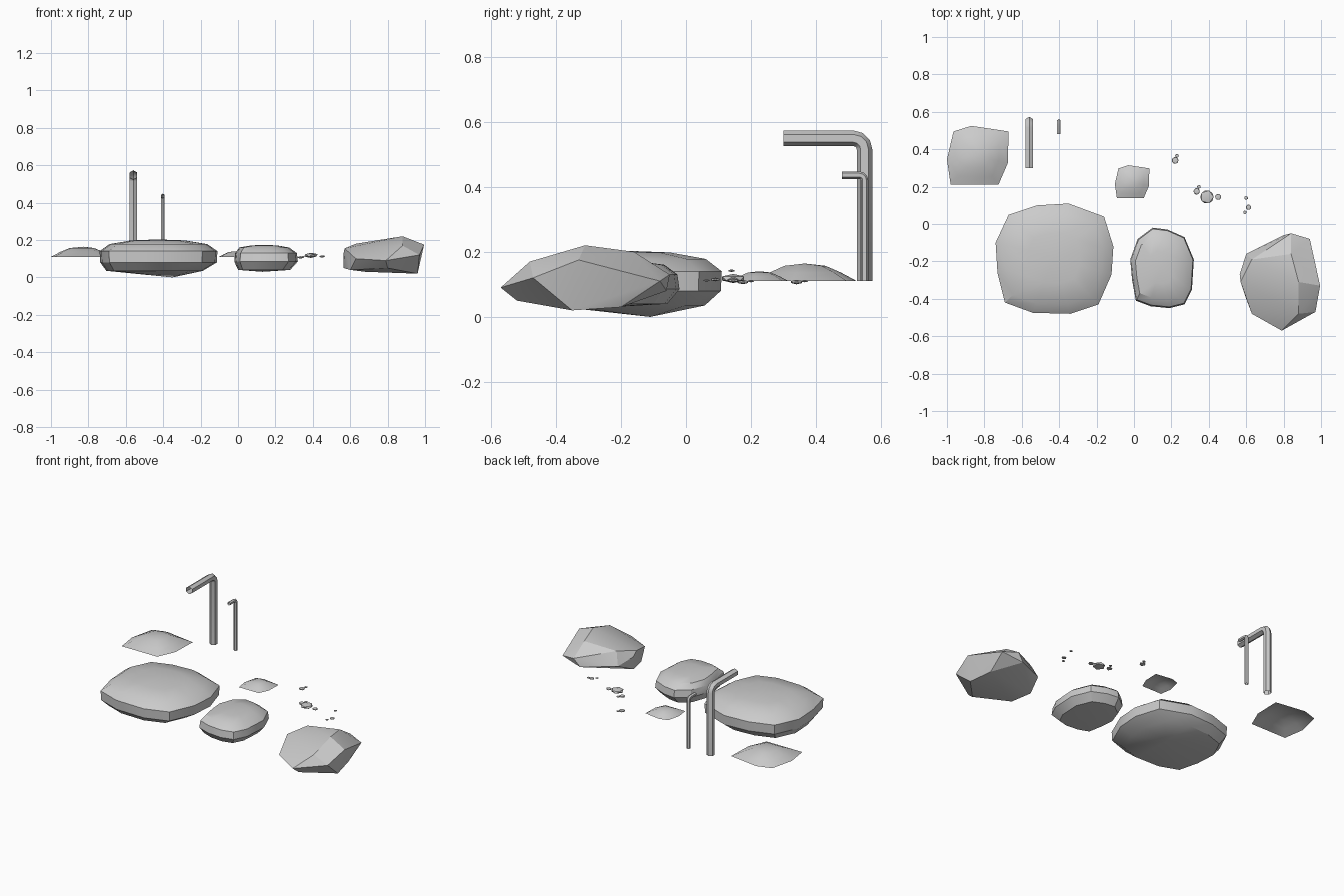
import bpy, bmesh, math
from mathutils import Vector

cube = bpy.data.objects.get("Cube")
if cube:
    bpy.data.objects.remove(cube, do_unlink=True)

stone = bpy.data.materials.new("stone grey")
stone.use_nodes = True
stone.diffuse_color = (0.6, 0.6, 0.6, 1)
stone.node_tree.nodes["Principled BSDF"].inputs["Base Color"].default_value = stone.diffuse_color


def finish(name, bm, angle=30, solid=True):
    """Turn a bmesh into a shaded object."""
    if solid:
        bmesh.ops.recalc_face_normals(bm, faces=bm.faces[:])
    mesh = bpy.data.meshes.new(name)
    bm.to_mesh(mesh)
    bm.free()
    mesh.materials.append(stone)
    obj = bpy.data.objects.new(name, mesh)
    bpy.context.collection.objects.link(obj)
    bpy.ops.object.select_all(action='DESELECT')
    obj.select_set(True)
    bpy.context.view_layer.objects.active = obj
    bpy.ops.object.shade_smooth_by_angle(angle=math.radians(angle))
    return obj


def bridge(bm, lower, upper):
    count = len(lower)
    for i in range(count):
        j = (i + 1) % count
        bm.faces.new((lower[i], lower[j], upper[j], upper[i]))


def fan(bm, ring, tip, flip=False):
    for i, vert in enumerate(ring):
        after = ring[(i + 1) % len(ring)]
        bm.faces.new((after, vert, tip) if flip else (vert, after, tip))


def loft(name, outline, centre, rings, top, bottom=None, angle=30):
    """Stack scaled copies of a counter-clockwise outline, closed by tips."""
    bm = bmesh.new()
    middle = Vector(centre)
    previous = None
    for scale, height, shift in rings:
        ring = []
        for point in outline:
            flat = middle + (Vector(point) - middle) * scale
            ring.append(bm.verts.new((flat.x + shift, flat.y, height)))
        if previous:
            bridge(bm, previous, ring)
        elif bottom:
            fan(bm, ring, bm.verts.new(bottom), flip=True)
        previous = ring
    fan(bm, previous, bm.verts.new(top))
    return finish(name, bm, angle, solid=bottom is not None)


# Large flat stone
loft("large_stone",
     [(-0.74, -0.1), (-0.73, -0.26), (-0.69, -0.42), (-0.54, -0.475),
      (-0.34, -0.48), (-0.19, -0.43), (-0.12, -0.27), (-0.11, -0.12),
      (-0.16, 0.04), (-0.35, 0.11), (-0.52, 0.1), (-0.67, 0.05)],
     (-0.43, -0.18),
     [(0.82, 0.035, -0.02), (0.99, 0.08, 0), (1, 0.14, 0),
      (0.83, 0.178, 0), (0.45, 0.198, 0)],
     top=(-0.43, -0.18, 0.203), bottom=(-0.35, -0.11, 0))

# Middle stone
loft("middle_stone",
     [(-0.02, -0.19), (-0.01, -0.3), (0.01, -0.41), (0.09, -0.44),
      (0.19, -0.45), (0.27, -0.43), (0.31, -0.35), (0.32, -0.19),
      (0.27, -0.07), (0.18, -0.03), (0.1, -0.02), (0.02, -0.08)],
     (0.15, -0.23),
     [(0.82, 0.04, -0.01), (1, 0.085, 0), (0.97, 0.13, 0),
      (0.78, 0.16, -0.01), (0.4, 0.171, -0.01)],
     top=(0.14, -0.23, 0.174), bottom=(0.13, -0.23, 0.03))

# Jagged stone, wrapped around its corners
corners = [
    (0.565, -0.27, 0.13), (0.565, -0.27, 0.05), (0.57, -0.31, 0.155),
    (0.63, -0.19, 0.18), (0.88, -0.31, 0.22), (0.84, -0.16, 0.2),
    (0.84, -0.05, 0.13), (0.94, -0.08, 0.11), (0.995, -0.33, 0.175),
    (0.97, -0.47, 0.12), (0.79, -0.57, 0.09), (0.63, -0.48, 0.1),
    (0.6, -0.4, 0.04), (0.68, -0.35, 0.03), (0.96, -0.35, 0.02),
    (0.93, -0.2, 0.03), (0.8, -0.06, 0.08), (0.6, -0.16, 0.1),
    (0.88, -0.48, 0.17), (0.8, -0.52, 0.05)]
bm = bmesh.new()
for corner in corners:
    bm.verts.new(corner)
hull = bmesh.ops.convex_hull(bm, input=bm.verts[:])
loose = [v for v in hull["geom_interior"] if isinstance(v, bmesh.types.BMVert)]
bmesh.ops.delete(bm, geom=loose, context='VERTS')
finish("jagged_stone", bm, angle=25)

# Two low mounds sharing one open shell shape
MOUND = [(-0.165, -0.02), (-0.145, -0.155), (0.11, -0.155), (0.16, -0.04),
         (0.165, 0.13), (-0.035, 0.16), (-0.13, 0.13)]


def mound(name, x, y, size):
    def rise(height):
        return 0.11 + height * size
    loft(name, [(x + px * size, y + py * size) for px, py in MOUND], (x, y),
         [(1, rise(0), 0), (0.7, rise(0.026), 0), (0.4, rise(0.047), 0)],
         top=(x + 0.01 * size, y, rise(0.054)), angle=40)


mound("large_mound", -0.835, 0.365, 1)
mound("small_mound", -0.01, 0.225, 0.56)


# Bent six-sided tubes with open ends
def tube(name, x, back, top, front, radius, bend, sides=6, steps=3):
    base = 0.11
    stations = [(back, base, 0)]
    for i in range(steps + 1):
        turn = math.pi / 2 * i / steps
        stations.append((back - bend + bend * math.cos(turn),
                         top - bend + bend * math.sin(turn), turn))
    stations.append((front, top, math.pi / 2))
    bm = bmesh.new()
    previous = None
    for y, z, turn in stations:
        ring = []
        for k in range(sides):
            a = math.tau * k / sides
            out = radius * math.cos(a)
            ring.append(bm.verts.new((x - radius * math.sin(a),
                                      y + out * math.cos(turn),
                                      z + out * math.sin(turn))))
        if previous:
            bridge(bm, previous, ring)
        previous = ring
    finish(name, bm)


tube("large_tube", -0.56, 0.549, 0.549, 0.3, 0.024, 0.034)
tube("small_tube", -0.402, 0.549, 0.436, 0.48, 0.0115, 0.016)

# Scattered flat pebbles: x, y, z, radius
pebbles = [(0.22, 0.34, 0.107, 0.02), (0.23, 0.365, 0.11, 0.011),
           (0.335, 0.175, 0.107, 0.019), (0.347, 0.2, 0.11, 0.011),
           (0.39, 0.145, 0.118, 0.04), (0.45, 0.145, 0.112, 0.018),
           (0.6, 0.14, 0.142, 0.011), (0.612, 0.09, 0.115, 0.016),
           (0.593, 0.063, 0.112, 0.01)]
for number, (x, y, z, radius) in enumerate(pebbles):
    bm = bmesh.new()
    bmesh.ops.create_icosphere(bm, subdivisions=1, radius=radius)
    bmesh.ops.scale(bm, vec=(1, 1, 0.35), verts=bm.verts[:])
    bmesh.ops.translate(bm, vec=(x, y, z), verts=bm.verts[:])
    finish("pebble_" + str(number + 1), bm)
